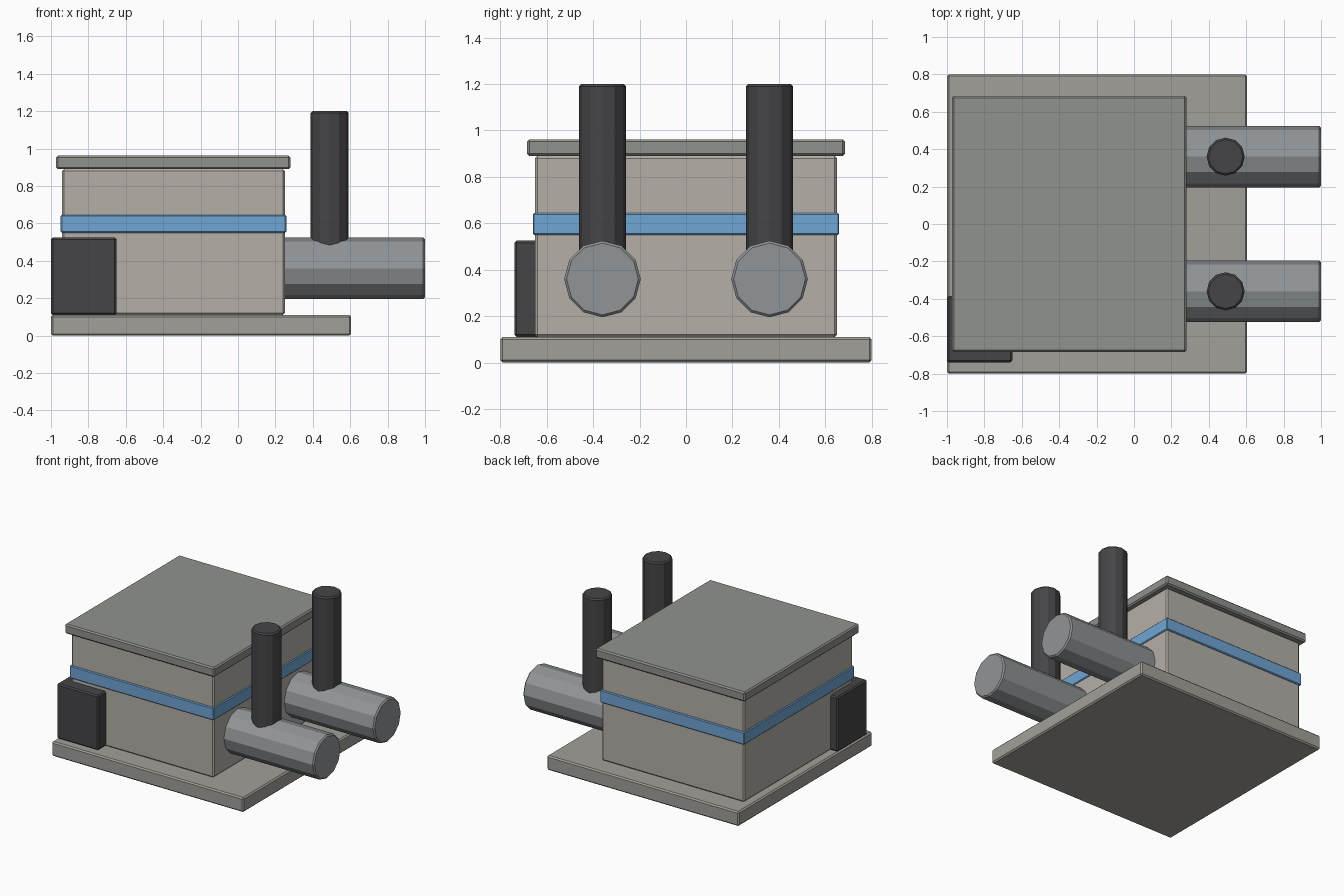
import bpy
import math
from mathutils import Matrix

if "Cube" in bpy.data.objects:
    bpy.data.objects.remove(bpy.data.objects["Cube"])


def material(name, rgb):
    m = bpy.data.materials.new(name)
    m.diffuse_color = (*rgb, 1)
    m.use_nodes = True
    m.node_tree.nodes["Principled BSDF"].inputs["Base Color"].default_value = m.diffuse_color
    return m


STONE = material("warm_grey", (0.46, 0.43, 0.39))
PLATE = material("plate_grey", (0.36, 0.35, 0.32))
LID = material("lid_grey", (0.28, 0.29, 0.27))
DARK = material("dark_grey", (0.06, 0.06, 0.065))
STEEL = material("steel_grey", (0.28, 0.30, 0.31))
BLUE = material("blue", (0.16, 0.38, 0.66))


def finish(name, mat, bevel):
    ob = bpy.context.object
    ob.name = name
    ob.data.materials.append(mat)
    mod = ob.modifiers.new("edge_bevel", 'BEVEL')
    mod.width = bevel
    mod.segments = 1
    mod.limit_method = 'ANGLE'
    mod.angle_limit = math.radians(40)
    return ob


def box(name, x, y, z, mat, bevel=0.01):
    bpy.ops.mesh.primitive_cube_add(size=1)
    size = Matrix.Diagonal((x[1] - x[0], y[1] - y[0], z[1] - z[0], 1))
    ob = bpy.context.object
    ob.data.transform(size)
    ob.location = [(r[0] + r[1]) / 2 for r in (x, y, z)]
    return finish(name, mat, bevel)


def pipe(name, centre, radius, length, mat, along_x=False):
    bpy.ops.mesh.primitive_cylinder_add(
        vertices=12, radius=radius, depth=length, location=centre,
        rotation=(0, math.pi / 2 if along_x else 0, 0))
    return finish(name, mat, 0.01)


# Foundation, main block, stripe and roof slab
box("base_plate", (-1, 0.605), (-0.8, 0.8), (0, 0.11), PLATE)
box("main_block", (-0.94, 0.25), (-0.65, 0.65), (0.11, 0.89), STONE)
box("blue_band", (-0.948, 0.258), (-0.66, 0.66), (0.55, 0.645), BLUE, 0.006)
box("roof_slab", (-0.972, 0.28), (-0.685, 0.685), (0.89, 0.962), LID)

# Dark cabinet on the front left corner
box("corner_cabinet", (-1, -0.65), (-0.74, -0.385), (0.11, 0.525), DARK)

# Pair of horizontal drums, each with an upright stack
for side, y in (("front", -0.36), ("back", 0.36)):
    pipe(f"{side}_drum", (0.61, y, 0.36), 0.165, 0.78, STEEL, along_x=True)
    pipe(f"{side}_stack", (0.49, y, 0.82), 0.102, 0.76, DARK)
